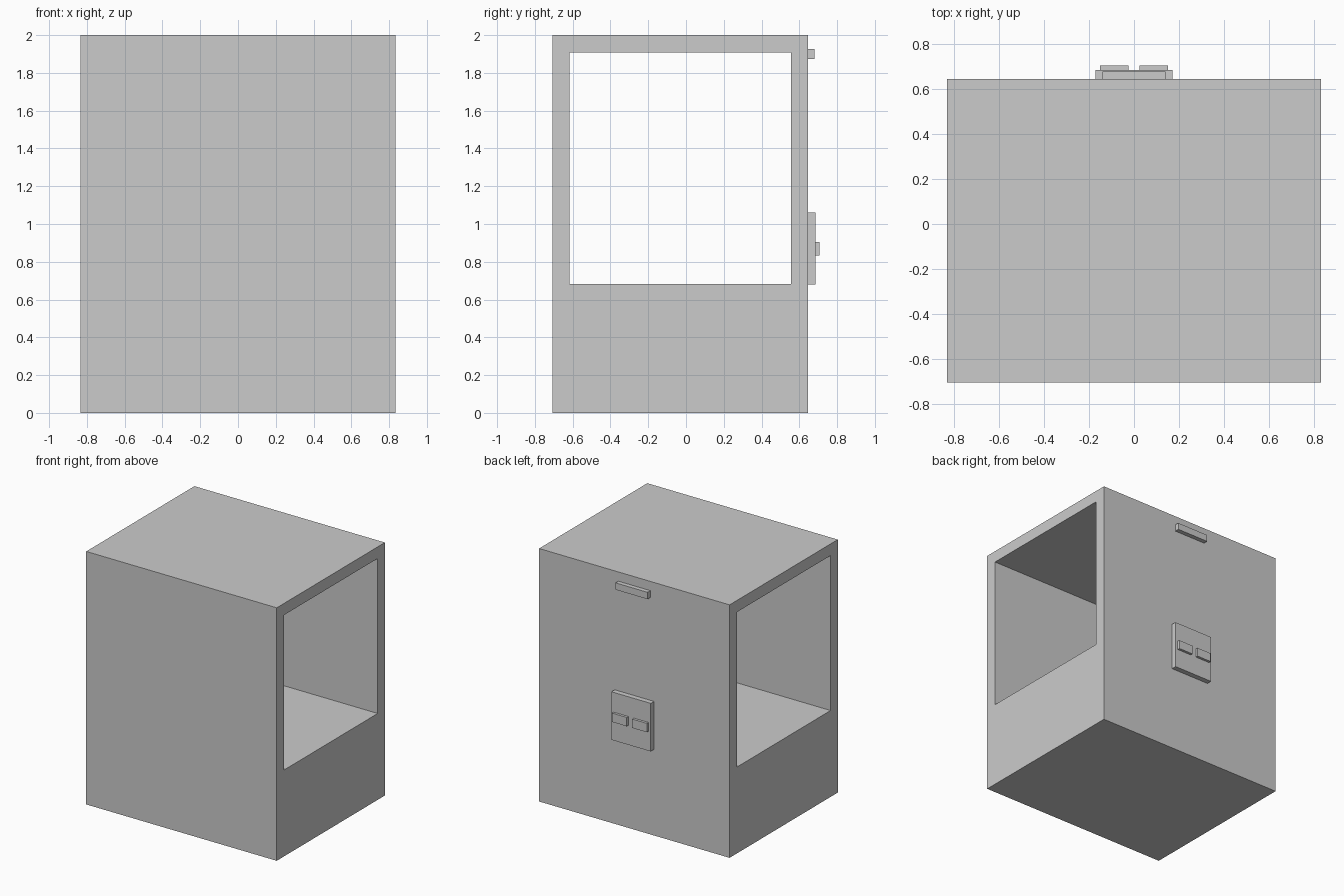
import bpy, bmesh

if "Cube" in bpy.data.objects:
    bpy.data.objects.remove(bpy.data.objects["Cube"])


def box(name, x, y, z):
    """Axis-aligned box from (min, max) ranges."""
    bm = bmesh.new()
    bmesh.ops.create_cube(bm, size=1)
    for v in bm.verts:
        v.co = [r[0] if c < 0 else r[1] for c, r in zip(v.co, (x, y, z))]
    me = bpy.data.meshes.new(name)
    bm.to_mesh(me)
    bm.free()
    ob = bpy.data.objects.new(name, me)
    bpy.context.collection.objects.link(ob)
    return ob


W = 0.833                    # half width
FRONT, BACK = -0.706, 0.645  # body depth range

# Cabinet body with a rectangular opening running through from side to side
body = box("cabinet_body", (-W, W), (FRONT, BACK), (0, 2))
cutter = box("opening_cutter", (-1, 1), (FRONT + 0.09, BACK - 0.09), (0.683, 1.908))
cutter.hide_render = True
cutter.hide_viewport = True
cut = body.modifiers.new("opening", "BOOLEAN")
cut.operation = "DIFFERENCE"
cut.solver = "EXACT"
cut.object = cutter

# Back panel plate with a pair of raised buttons
box("back_plate", (-0.172, 0.172), (BACK, 0.686), (0.68, 1.06))
for side, x in (("left", (-0.152, -0.024)), ("right", (0.024, 0.152))):
    box(side + "_button", x, (0.686, 0.706), (0.834, 0.904))

# Small bar near the top of the back
box("top_bar", (-0.14, 0.14), (BACK, 0.68), (1.873, 1.927))
